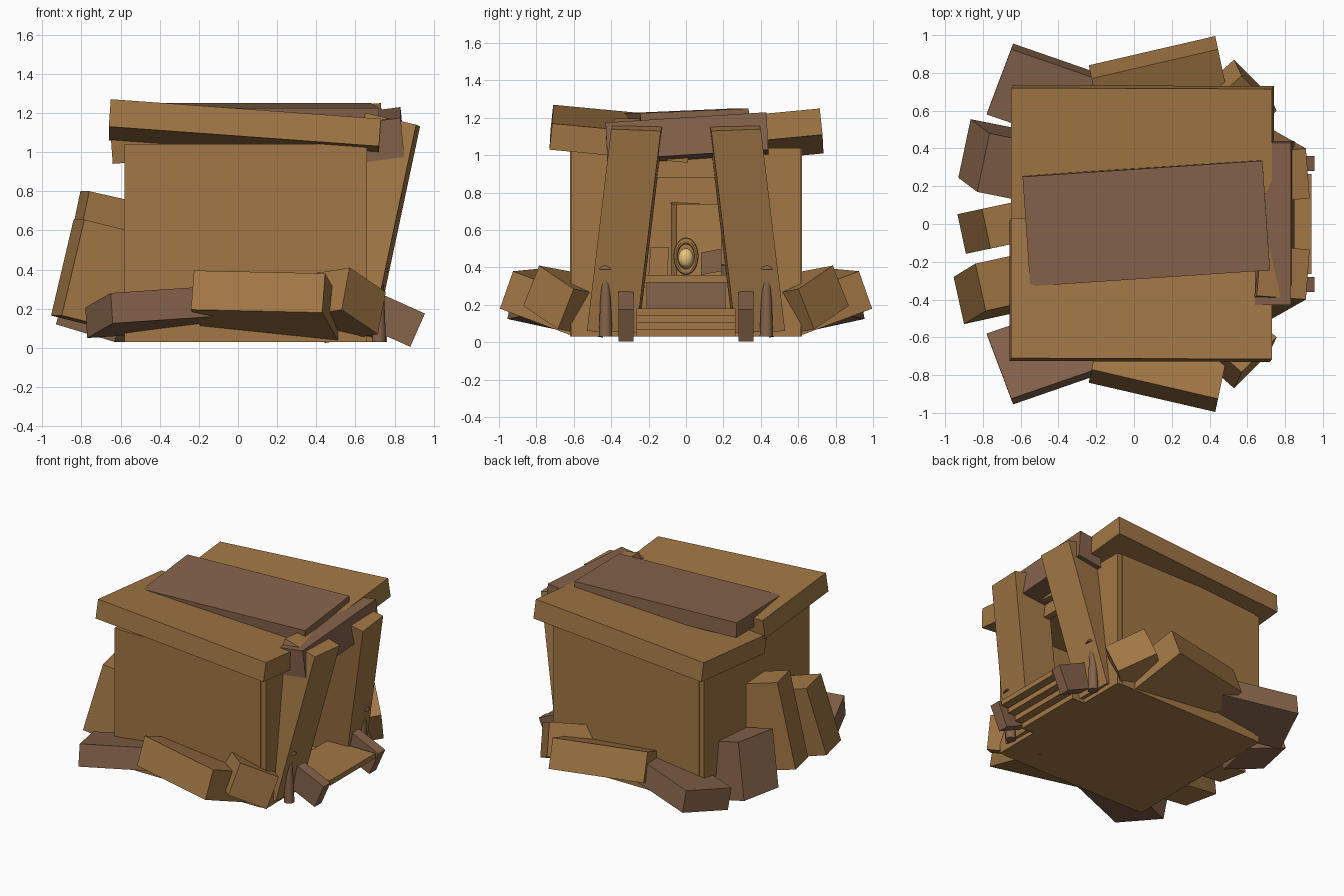
import bpy, bmesh
from math import radians
from mathutils import Vector

if "Cube" in bpy.data.objects:
    bpy.data.objects.remove(bpy.data.objects["Cube"])


def material(name, rgb):
    m = bpy.data.materials.new(name)
    m.diffuse_color = (*rgb, 1)
    m.use_nodes = True
    m.node_tree.nodes["Principled BSDF"].inputs["Base Color"].default_value = m.diffuse_color
    return m


WOOD = material("ochre_stone", (0.36, 0.185, 0.06))
BROWN = material("brown_stone", (0.235, 0.125, 0.07))
GOLD = material("gold", (0.8, 0.55, 0.2))


def slab(name, p, u, v, w, mat=WOOD, mirror=False):
    """Block from one corner and three edge vectors, optionally copied across y."""
    p, u, v, w = map(Vector, (p, u, v, w))
    for s in ((1, -1) if mirror else (1,)):
        bm = bmesh.new()
        g = {}
        for i in (0, 1):
            for j in (0, 1):
                for k in (0, 1):
                    c = p + u * i + v * j + w * k
                    g[i, j, k] = bm.verts.new((c.x, c.y * s, c.z))
        ring = ((0, 0), (0, 1), (1, 1), (1, 0))
        for a in (0, 1):
            bm.faces.new([g[a, b, c] for b, c in ring])
            bm.faces.new([g[b, a, c] for b, c in ring])
            bm.faces.new([g[b, c, a] for b, c in ring])
        bmesh.ops.recalc_face_normals(bm, faces=bm.faces)
        me = bpy.data.meshes.new(name)
        bm.to_mesh(me)
        bm.free()
        me.materials.append(mat)
        bpy.context.collection.objects.link(bpy.data.objects.new(name, me))


def box(name, lo, hi, mat=WOOD, mirror=False):
    d = [b - a for a, b in zip(lo, hi)]
    slab(name, lo, (d[0], 0, 0), (0, d[1], 0), (0, 0, d[2]), mat, mirror)


def finish(name, mat, smooth=False):
    o = bpy.context.object
    o.name = name
    o.data.materials.append(mat)
    if smooth:
        bpy.ops.object.shade_smooth_by_angle(angle=radians(40))
    return o


# Hollow chamber, open toward +x
box("floor", (-0.58, -0.6, 0.03), (0.66, 0.6, 0.1))
box("ceiling", (-0.56, -0.6, 0.99), (0.64, 0.6, 1.03))
box("side_wall", (-0.54, -0.62, 0.03), (0.62, -0.56, 1.04), mirror=True)
box("back_wall", (-0.58, -0.59, 0.03), (-0.53, 0.59, 1.04))
box("front_wall", (0.61, -0.59, 0.03), (0.66, -0.26, 1.04), mirror=True)
box("front_wall_header", (0.61, -0.26, 0.88), (0.66, 0.26, 1.04))
for x in (-0.58, 0.62):
    box("corner_post", (x, -0.615, 0.03), (x + 0.04, -0.57, 1.04), mirror=True)

# Tilted roof slabs and capstone
slab("roof_slab_left", (-0.65, -0.71, 1.27), (1.38, -0.005, -0.1), (0, 0.74, -0.07), (-0.01, -0.015, -0.14))
slab("roof_slab_right", (-0.65, 0.72, 1.15), (1.38, -0.005, 0.1), (0, -0.74, -0.07), (0.01, 0.015, -0.14))
slab("capstone", (-0.55, -0.33, 1.225), (1.27, 0.085, 0), (-0.04, 0.58, 0.025), (0, 0.005, -0.11), BROWN)

# Entrance: leaning pillars and lintel
slab("pillar", (0.91, -0.4, 1.14), (-0.26, 0.02, 0.06), (0.02, 0.265, -0.01), (-0.23, -0.13, -1.08), mirror=True)
slab("lintel", (0.64, -0.43, 1.15), (0.19, 0, 0.025), (0, 0.86, 0.055), (0.02, 0.01, -0.2), BROWN)

# Steps, each tread reaching further out than the one below
for i in range(4):
    box("step", (0.56, -0.265, 0.03 + i * 0.0375), (0.76 + i * 0.06, 0.265, 0.0675 + i * 0.0375))
slab("step_cheek", (0.955, -0.36, 0.175), (-0.23, 0, 0.103), (0, 0.08, 0), (-0.075, 0, -0.17), BROWN, True)

# Small capped posts beside the entrance
for y in (-0.43, 0.43):
    bpy.ops.mesh.primitive_cone_add(vertices=12, radius1=0.036, radius2=0.022, depth=0.36, location=(0.72, y, 0.21))
    finish("entrance_post", BROWN, True)
    bpy.ops.mesh.primitive_cone_add(vertices=12, radius1=0.05, radius2=0.02, depth=0.06, location=(0.72, y, 0.42))
    finish("entrance_post_cap", BROWN, True)

# Altar inside with backrest, side stones and golden egg in a ring
box("altar_base", (-0.25, -0.21, 0.1), (0.2, 0.21, 0.32), BROWN)
box("altar_top", (-0.28, -0.25, 0.32), (0.23, 0.25, 0.36))
slab("altar_back", (-0.2, -0.08, 0.36), (0.08, 0.03, 0), (0, 0.24, 0), (-0.04, 0, 0.38))
slab("altar_stone_left", (-0.1, -0.2, 0.36), (0.1, 0, 0), (0, 0.1, 0), (0, 0.01, 0.15))
slab("altar_stone_right", (-0.1, 0.08, 0.36), (0.1, 0, 0), (0, 0.11, 0.02), (0, 0, 0.12), BROWN)
bpy.ops.mesh.primitive_torus_add(major_segments=24, minor_segments=8, major_radius=0.055, minor_radius=0.012,
                                 location=(0.04, 0, 0.46), rotation=(0, radians(90), 0))
finish("egg_ring", WOOD, True).scale = (1.5, 1, 1)
bpy.ops.mesh.primitive_uv_sphere_add(segments=16, ring_count=10, radius=0.042, location=(0.05, 0, 0.45))
finish("golden_egg", GOLD, True).scale = (1, 1, 1.25)

# Fallen stones along both sides
slab("side_stone_back", (-0.65, -0.925, 0.28), (0.52, 0.18, 0.035), (-0.13, 0.345, -0.075), (0.01, -0.03, -0.155), BROWN, True)
slab("side_stone_middle", (-0.225, -0.92 + 0.15, 0.395), (0.67, -0.155, -0.015), (0.085, 0.4, -0.15), (-0.015, -0.07, -0.2), mirror=True)
slab("side_stone_corner", (0.57, -0.785, 0.41), (0.185, 0.185, -0.125), (-0.27, 0.24, -0.045), (-0.04, -0.085, -0.215), mirror=True)

# Stones leaning on the back wall
slab("rear_stone_low", (-0.785, -0.46, 0.655), (-0.055, 0.25, 0), (0.3, 0.066, -0.075), (-0.115, -0.07, -0.49))
slab("rear_stone_tall", (-0.76, -0.13, 0.8), (-0.045, 0.21, 0), (0.3, 0.064, -0.068), (-0.13, -0.028, -0.62))
slab("rear_stone_brown", (-0.83, 0.17, 0.5), (0.065, 0.31, 0), (0.3, -0.06, -0.09), (-0.1, 0.075, -0.38), BROWN)
